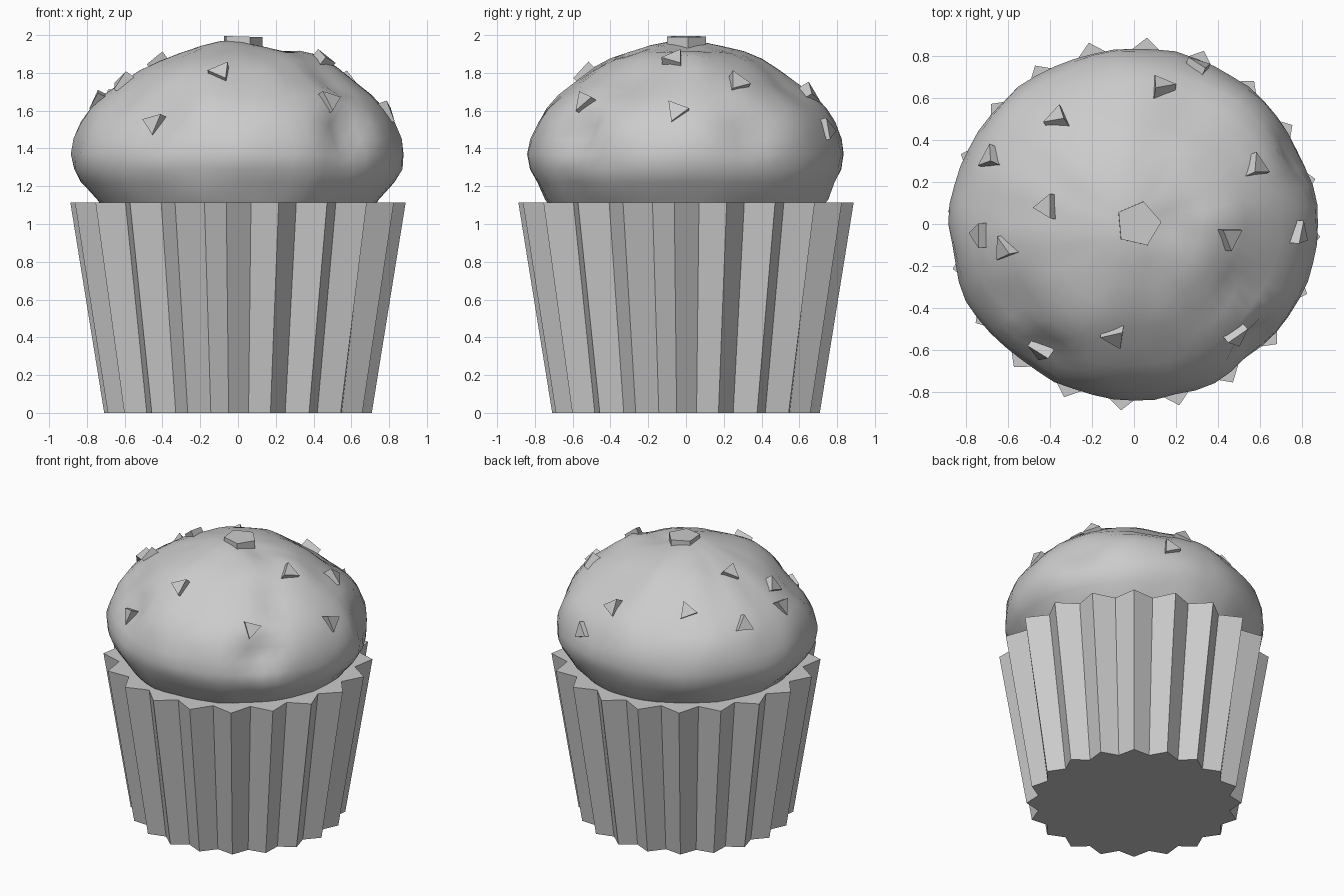
import bpy, bmesh, math
from mathutils import Vector, noise
from mathutils.bvhtree import BVHTree

if "Cube" in bpy.data.objects:
    bpy.data.objects.remove(bpy.data.objects["Cube"], do_unlink=True)

grey = bpy.data.materials.new("plain_grey")
grey.use_nodes = True
grey.diffuse_color = (0.6, 0.6, 0.6, 1)
grey.node_tree.nodes["Principled BSDF"].inputs["Base Color"].default_value = (0.6, 0.6, 0.6, 1)


def finish(name, bm):
    bmesh.ops.recalc_face_normals(bm, faces=bm.faces)
    mesh = bpy.data.meshes.new(name)
    bm.to_mesh(mesh)
    mesh.materials.append(grey)
    obj = bpy.data.objects.new(name, mesh)
    bpy.context.collection.objects.link(obj)
    return obj


def bridge(bm, lower, upper):
    n = len(lower)
    for i in range(n):
        j = (i + 1) % n
        bm.faces.new((lower[i], lower[j], upper[j], upper[i]))


# Pleated paper cup: zigzag outline lofted from floor to rim, closed at both ends
PLEATS = 20
RIM = 1.115


def zigzag(bm, outer, inner, z):
    ring = []
    for i in range(2 * PLEATS):
        a = math.radians(-94) + math.pi * i / PLEATS
        r = inner if i % 2 else outer
        ring.append(bm.verts.new((r * math.cos(a), r * math.sin(a), z)))
    return ring


bm = bmesh.new()
floor = zigzag(bm, 0.71, 0.64, 0)
rim = zigzag(bm, 0.89, 0.79, RIM)
bridge(bm, floor, rim)
bm.faces.new(floor)
bm.faces.new(rim)
finish("paper_cup", bm)

# Lumpy cake dome: lathed profile pushed in and out by dents, bulges and noise
profile = [(0.71, 1.08), (0.75, 1.13), (0.83, 1.22), (0.87, 1.29), (0.88, 1.37),
           (0.865, 1.45), (0.83, 1.54), (0.78, 1.61), (0.71, 1.68), (0.62, 1.745),
           (0.52, 1.81), (0.42, 1.865), (0.32, 1.905), (0.2, 1.94), (0.1, 1.96)]
# centre, width, push (negative is a dent)
lumps = [((0.6, -0.58, 1.5), 0.12, -0.09), ((0.5, -0.3, 1.72), 0.11, -0.06),
         ((0.82, 0.35, 1.5), 0.13, -0.06), ((-0.45, -0.62, 1.58), 0.15, -0.07),
         ((-0.62, -0.38, 1.65), 0.13, -0.05), ((0.3, 0.58, 1.8), 0.14, -0.05),
         ((-0.25, -0.5, 1.83), 0.15, 0.03), ((0.42, 0.05, 1.85), 0.12, 0.03),
         ((0.2, 0.0, 1.95), 0.1, -0.03)]
core = Vector((0, 0, 1.3))


def lumpy(x, y, z):
    p = Vector((x, y, z))
    out = (p - core).normalized()
    push = 0.014 * noise.noise(p * 4.5) + 0.008 * noise.noise(p * 9)
    for centre, width, depth in lumps:
        d = (p - Vector(centre)).length / width
        push += depth * math.exp(-d * d)
    return p + out * push


SEGMENTS = 56
bm = bmesh.new()
rings = []
for r, z in profile:
    squash = 0.95 if z > 1.2 else 1.0
    ring = []
    for i in range(SEGMENTS):
        a = math.tau * i / SEGMENTS
        ring.append(bm.verts.new(lumpy(r * math.cos(a), r * squash * math.sin(a), z)))
    rings.append(ring)
for lower, upper in zip(rings, rings[1:]):
    bridge(bm, lower, upper)
tip = bm.verts.new(lumpy(0, 0, 1.965))
top = rings[-1]
for i in range(SEGMENTS):
    bm.faces.new((top[i], top[(i + 1) % SEGMENTS], tip))
bm.faces.new(rings[0])
tree = BVHTree.FromBMesh(bm)
dome = finish("cake_dome", bm)
bpy.context.view_layer.objects.active = dome
dome.select_set(True)
bpy.ops.object.shade_smooth_by_angle(angle=math.radians(40))
dome.select_set(False)


# Chips: short prisms seated on the dome, apex turned to a heading
def chip(name, x, y, heading, sides=3, radius=0.068, rise=0.03):
    hit, normal, _, _ = tree.ray_cast(Vector((x, y, 3)), Vector((0, 0, -1)))
    up = (normal + (hit - core).normalized()).normalized()
    a = math.radians(heading)
    ahead = Vector((math.cos(a), math.sin(a), 0))
    ahead = (ahead - up * ahead.dot(up)).normalized()
    side = up.cross(ahead)
    bm = bmesh.new()
    ends = []
    for h in (-0.04, rise):
        ring = []
        for i in range(sides):
            t = math.tau * i / sides
            offset = ahead * math.cos(t) + side * math.sin(t)
            ring.append(bm.verts.new(hit + up * h + offset * radius))
        ends.append(ring)
    bridge(bm, *ends)
    for ring in ends:
        bm.faces.new(ring)
    finish(name, bm)


spots = [(0.13, 0.65, 100), (0.31, 0.74, 130), (-0.36, 0.5, 100), (-0.68, 0.31, 110),
         (-0.41, 0.08, 180), (-0.73, -0.05, 180), (-0.61, -0.12, 115), (-0.09, -0.53, 60),
         (-0.44, -0.6, 100), (0.48, -0.53, 70), (0.45, -0.06, 270), (0.78, -0.05, 110),
         (0.58, 0.27, 90)]
for number, spot in enumerate(spots, 1):
    chip(f"chip_{number}", *spot)
chip("top_chip", 0.02, 0.0, 5, sides=5, radius=0.11, rise=0.032)
